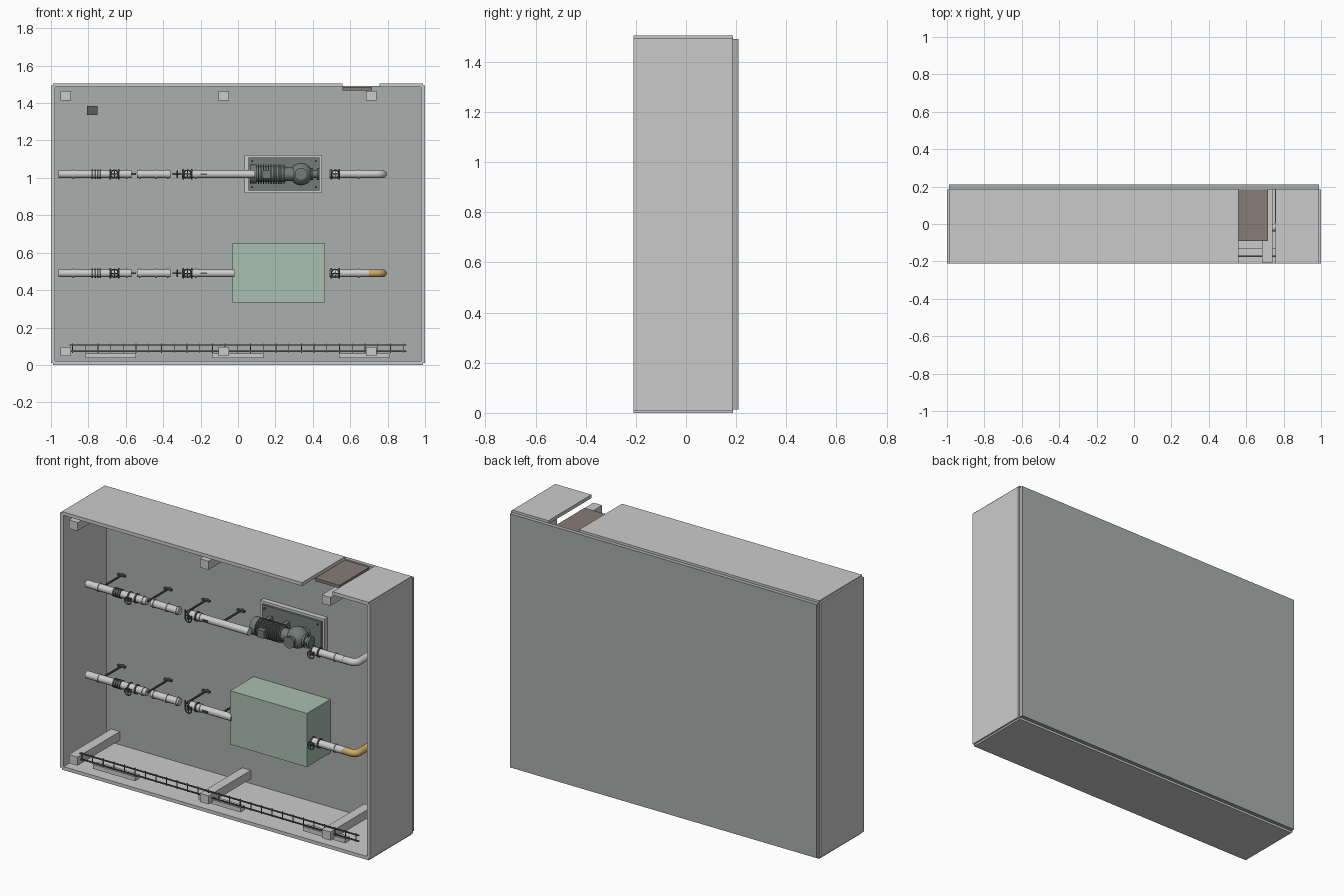
import bpy, math
from mathutils import Vector

if "Cube" in bpy.data.objects:
    bpy.data.objects.remove(bpy.data.objects["Cube"])


def mat(name, col):
    m = bpy.data.materials.new(name)
    m.diffuse_color = (*col, 1)
    m.use_nodes = True
    m.node_tree.nodes["Principled BSDF"].inputs["Base Color"].default_value = m.diffuse_color
    return m


DARK = mat("dark_metal", (0.10, 0.11, 0.11))
PUMP = mat("pump_paint", (0.17, 0.20, 0.19))
GREEN = mat("hood_green", (0.40, 0.52, 0.44))
GOLD = mat("brass", (0.60, 0.40, 0.12))
BROWN = mat("hatch_brown", (0.24, 0.20, 0.18))
WALL = mat("back_wall_grey", (0.40, 0.43, 0.42))
PIPE_Y = -0.02


def finish(o, name, m=None, smooth=False):
    o.name = name
    if m:
        o.data.materials.append(m)
    if smooth:
        bpy.ops.object.shade_smooth_by_angle(angle=math.radians(35))
    return o


def box(name, x0, x1, y0, y1, z0, z1, m=None):
    bpy.ops.mesh.primitive_cube_add(size=1, location=((x0 + x1) / 2, (y0 + y1) / 2, (z0 + z1) / 2))
    o = bpy.context.object
    o.scale = (x1 - x0, y1 - y0, z1 - z0)
    bpy.ops.object.transform_apply(location=False, rotation=False)
    return finish(o, name, m)


def rod(name, a, b, r, m=None, n=16):
    a, b = Vector(a), Vector(b)
    d = b - a
    bpy.ops.mesh.primitive_cylinder_add(vertices=n, radius=r, depth=d.length, location=(a + b) / 2,
                                        rotation=d.to_track_quat('Z', 'Y').to_euler())
    return finish(bpy.context.object, name, m, True)


def xrod(name, x0, x1, z, r, m=None, y=PIPE_Y):
    return rod(name, (x0, y, z), (x1, y, z), r, m)


def valve(x, z):
    # body, two bolted flanges, stem and handwheel facing the front
    xrod("valve_body", x - 0.022, x + 0.022, z, 0.023)
    for s in (-1, 1):
        xrod("valve_flange", x + s * 0.022 - 0.004, x + s * 0.022 + 0.004, z, 0.028, DARK)
    rod("valve_stem", (x, PIPE_Y, z), (x, -0.078, z), 0.005, DARK, 8)
    bpy.ops.mesh.primitive_torus_add(location=(x, -0.072, z), rotation=(math.pi / 2, 0, 0), major_radius=0.021,
                                     minor_radius=0.0035, major_segments=20, minor_segments=6)
    finish(bpy.context.object, "handwheel", DARK, True)
    for dx, dz in ((0.021, 0), (0, 0.021)):
        rod("handwheel_spoke", (x - dx, -0.072, z - dz), (x + dx, -0.072, z + dz), 0.0025, DARK, 6)


def elbow(z, x0, m):
    # pipe that turns back into the rear wall
    c = bpy.data.curves.new("elbow_pipe", 'CURVE')
    c.dimensions = '3D'
    c.bevel_depth = 0.021
    c.bevel_resolution = 3
    c.use_fill_caps = True
    r, cx, cy = 0.03, 0.745, PIPE_Y + 0.03
    pts = [(x0, PIPE_Y)]
    pts += [(cx + r * math.sin(t * math.pi / 12), cy - r * math.cos(t * math.pi / 12)) for t in range(7)]
    pts.append((cx + r, 0.187))
    sp = c.splines.new('POLY')
    sp.points.add(len(pts) - 1)
    for p, q in zip(sp.points, pts):
        p.co = (q[0], q[1], z, 1)
    o = bpy.data.objects.new("elbow_pipe", c)
    bpy.context.collection.objects.link(o)
    if m:
        c.materials.append(m)


# enclosure shell, open at the front
box("back_wall", -0.99, 0.99, 0.185, 0.21, 0.013, 1.492, WALL)
box("floor_slab", -0.99, 0.99, -0.21, 0.187, 0, 0.02)
for s in (-1, 1):
    box("side_wall", min(s * 0.978, s), max(s * 0.978, s), -0.21, 0.185, 0.01, 1.495)
box("roof_slab_left", -0.99, 0.56, -0.21, 0.187, 1.485, 1.505)
box("roof_slab_right", 0.757, 0.99, -0.21, 0.187, 1.485, 1.505)
box("roof_hatch", 0.56, 0.717, -0.09, 0.187, 1.468, 1.485, BROWN)
box("wall_switch", -0.807, -0.752, 0.16, 0.187, 1.335, 1.385, DARK)

# cross beams at floor and roof
for x in (-0.92, -0.075, 0.712):
    for z in (0.072, 1.44):
        box("cross_beam", x - 0.028, x + 0.028, -0.205, 0.187, z - 0.025, z + 0.025)

# floor plates and cable ladder
for x in (-0.68, 0, 0.675):
    box("floor_plate", x - 0.135, x + 0.135, -0.17, -0.13, 0.036, 0.061)
for z in (0.073, 0.106):
    box("ladder_rail", -0.9, 0.9, -0.176, -0.168, z - 0.003, z + 0.003, DARK)
for i in range(27):
    x = -0.885 + i * 0.068
    box("ladder_rung", x - 0.002, x + 0.002, -0.174, -0.17, 0.065, 0.115, DARK)

# two pipe lines
for z, end, x_end in ((1.02, None, 0.09), (0.49, GOLD, -0.02)):
    xrod("pipe_inlet", -0.96, -0.57, z, 0.021)
    xrod("pipe_middle", -0.54, -0.36, z, 0.021)
    xrod("pipe_pump_side", -0.30, x_end, z, 0.021)
    xrod("pipe_outlet", 0.49, 0.70, z, 0.021)
    elbow(z, 0.695, end)
    for x in (-0.88, -0.595, -0.525, -0.44, -0.375, -0.225, 0.645):
        xrod("pipe_ring", x - 0.004, x + 0.004, z, 0.025)
    for i in range(4):
        x = -0.778 + i * 0.014
        xrod("flexible_joint_rib", x - 0.004, x + 0.004, z, 0.026, DARK)
    for x in (-0.66, -0.27, 0.52):
        valve(x, z)
    # bracket arms to the back wall with a small crossbar
    for x in (-0.87, -0.57, -0.325, -0.1):
        rod("bracket_arm", (x, PIPE_Y, z), (x, 0.186, z), 0.006, DARK, 8)
        box("bracket_crossbar", x - 0.024, x + 0.024, 0.162, 0.176, z - 0.005, z + 0.005, DARK)
    rod("bracket_rod", (-0.325, PIPE_Y, z - 0.02), (-0.325, PIPE_Y, z + 0.02), 0.004, DARK, 8)
    box("pipe_lever", -0.2, -0.165, -0.046, -0.038, z - 0.004, z + 0.004, DARK)

# pump mounting plates
z, y = 1.02, 0.06
box("pump_plinth", 0.035, 0.448, 0.155, 0.187, 0.92, 1.122)
box("pump_base", 0.055, 0.436, 0.142, 0.157, 0.932, 1.108, PUMP)
for x in (0.075, 0.416):
    for bz in (0.95, 1.09):
        rod("base_bolt", (x, 0.145, bz), (x, 0.132, bz), 0.006, DARK, 6)

# finned motor
xrod("fan_cover", 0.065, 0.1, z, 0.051, PUMP, y)
xrod("motor_body", 0.1, 0.255, z, 0.042, PUMP, y)
for i in range(11):
    x = 0.11 + i * 0.0135
    xrod("motor_fin", x - 0.003, x + 0.003, z, 0.052, PUMP, y)
box("terminal_box", 0.13, 0.175, -0.012, 0.03, z - 0.022, z + 0.022, PUMP)
for x in (0.115, 0.225):
    box("motor_foot", x - 0.012, x + 0.012, y, 0.145, z - 0.035, z + 0.035, PUMP)

# coupling and rounded pump casing
xrod("coupling_guard", 0.25, 0.31, z, 0.036, PUMP, y)
bpy.ops.mesh.primitive_uv_sphere_add(segments=24, ring_count=12, radius=0.06, location=(0.337, 0.07, z))
finish(bpy.context.object, "pump_casing", PUMP, True)
rod("front_nozzle", (0.337, 0.03, z), (0.337, -0.005, z), 0.026, PUMP)
rod("front_nozzle_flange", (0.337, -0.005, z), (0.337, -0.015, z), 0.034, PUMP)
rod("pump_foot", (0.337, 0.1, z), (0.337, 0.145, z), 0.032, PUMP)
xrod("side_nozzle", 0.37, 0.425, z, 0.021, PUMP, y)
for x in (0.395, 0.428):
    xrod("side_nozzle_flange", x - 0.006, x + 0.006, z, 0.032, PUMP, y)

# green hood over the lower pump
box("pump_hood", -0.03, 0.466, -0.03, 0.186, 0.335, 0.648, GREEN)
